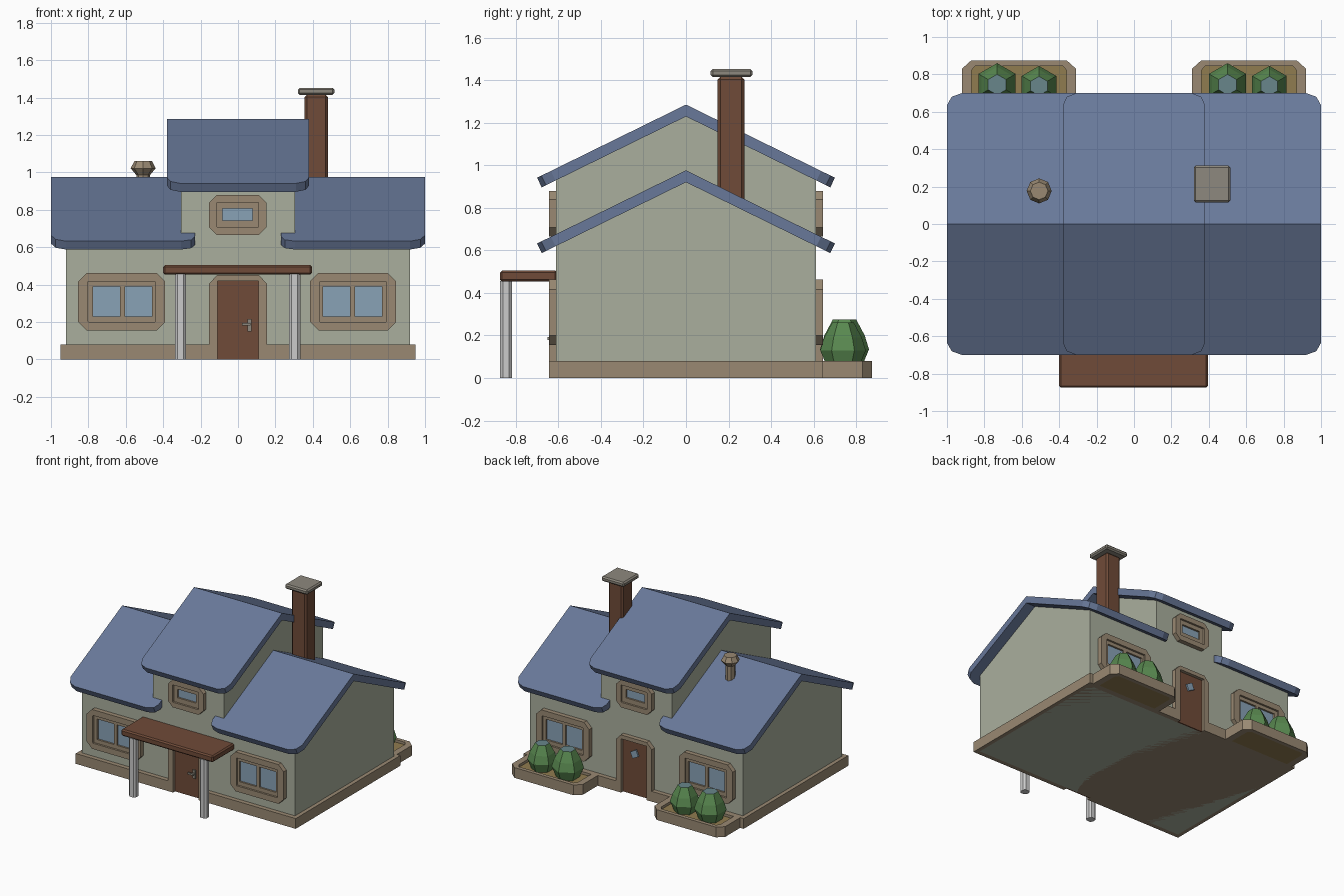
import bpy, bmesh, math
from mathutils import Matrix

if "Cube" in bpy.data.objects:
    bpy.data.objects.remove(bpy.data.objects["Cube"])

COL = {"wall": (.40, .43, .34), "roof": (.14, .19, .32), "trim": (.32, .25, .17),
       "wood": (.16, .07, .04), "glass": (.25, .36, .47), "leaf": (.10, .25, .08),
       "leaf_top": (.14, .24, .26), "soil": (.28, .20, .08), "stone": (.27, .25, .21)}
MAT = {}
for k, c in COL.items():
    MAT[k] = bpy.data.materials.new(k)
    MAT[k].diffuse_color = (*c, 1)


def finish(name, bm, mat=None, bevel=0):
    bmesh.ops.recalc_face_normals(bm, faces=bm.faces)
    me = bpy.data.meshes.new(name)
    bm.to_mesh(me)
    bm.free()
    ob = bpy.data.objects.new(name, me)
    bpy.context.collection.objects.link(ob)
    if mat:
        me.materials.append(MAT[mat])
    if bevel:
        m = ob.modifiers.new("bevel", 'BEVEL')
        m.width = bevel
        m.segments = 1
    return ob


def place(axis, t, p):
    u, v = p
    return {'x': (t, u, v), 'y': (u, t, v), 'z': (u, v, t)}[axis]


def extrude(name, pts, axis, a, b, mat=None, bevel=0):
    bm = bmesh.new()
    A, B = [[bm.verts.new(place(axis, t, p)) for p in pts] for t in (a, b)]
    bm.faces.new(A)
    bm.faces.new(B)
    for i in range(len(pts)):
        bm.faces.new((A[i - 1], A[i], B[i], B[i - 1]))
    return finish(name, bm, mat, bevel)


def ring(name, outer, inner, axis, a, b, mat):
    bm = bmesh.new()
    loops = [[bm.verts.new(place(axis, t, p)) for p in pts]
             for pts, t in ((outer, a), (outer, b), (inner, b), (inner, a))]
    for k in range(4):
        P, Q = loops[k - 1], loops[k]
        for i in range(len(outer)):
            bm.faces.new((P[i - 1], P[i], Q[i], Q[i - 1]))
    return finish(name, bm, mat)


def rect(x0, x1, z0, z1):
    return [(x0, z0), (x1, z0), (x1, z1), (x0, z1)]


def octo(x0, x1, z0, z1, c):
    return [(x0 + c, z0), (x1 - c, z0), (x1, z0 + c), (x1, z1 - c),
            (x1 - c, z1), (x0 + c, z1), (x0, z1 - c), (x0, z0 + c)]


def box(name, x0, x1, y0, y1, z0, z1, mat=None, bevel=0):
    return extrude(name, rect(x0, x1, y0, y1), 'z', z0, z1, mat, bevel)


def lathe(name, rings, n, loc, mat, phase=0):
    bm = bmesh.new()
    L = []
    for r, z in rings:
        L.append([bm.verts.new((loc[0] + r * math.cos(phase + i * math.tau / n),
                                loc[1] + r * math.sin(phase + i * math.tau / n), loc[2] + z))
                  for i in range(n)])
    for P, Q in zip(L, L[1:]):
        for i in range(n):
            bm.faces.new((P[i - 1], P[i], Q[i], Q[i - 1]))
    bm.faces.new(L[0])
    bm.faces.new(L[-1])
    return finish(name, bm, mat)


SLOPE, T = .491, .05
LEN = math.hypot(SLOPE, 1)


def roof(name, half, ridge, mx=1):
    # half outline in plan (first two points on the ridge), mirrored across it
    bm = bmesh.new()
    for s in (1, -1):
        top = [bm.verts.new((mx * x, s * y, ridge - SLOPE * y)) for x, y in half]
        bot = []
        for x, y in half:
            if y == 0:
                bot.append(bm.verts.new((mx * x, 0, ridge - T * LEN)))
            else:
                bot.append(bm.verts.new((mx * x, s * (y - T * SLOPE / LEN),
                                         ridge - SLOPE * y - T / LEN)))
        bm.faces.new(top)
        bm.faces.new(bot)
        for i in range(len(half)):
            if i != 1:
                bm.faces.new((top[i - 1], top[i], bot[i], bot[i - 1]))
    bmesh.ops.remove_doubles(bm, verts=bm.verts, dist=1e-5)
    return finish(name, bm, "roof")


# walls: tall centre and two lower wings
def gable(ridge):
    p = ridge - T * LEN
    return [(-.61, 0), (.61, 0), (.61, p - SLOPE * .61), (0, p), (-.61, p - SLOPE * .61)]


LOW, HIGH = .976, 1.285
extrude("centre_walls", gable(HIGH), 'x', -.305, .305, "wall")
extrude("left_wing_walls", gable(LOW), 'x', -.92, -.305, "wall")
extrude("right_wing_walls", gable(LOW), 'x', .305, .92, "wall")

# roofs
roof("upper_roof", [(-.38, 0), (.38, 0), (.38, .635), (.36, .68), (.31, .70),
                    (-.31, .70), (-.36, .68), (-.38, .635)], HIGH)
wing = [(.305, 0), (1, 0), (1, .635), (.975, .68), (.92, .70), (.305, .70),
        (.25, .685), (.23, .65), (.23, .61), (.305, .61)]
roof("right_roof", wing, LOW)
roof("left_roof", wing, LOW, -1)

# plinth with notches at the doors
half = [(-.95, -.645), (-.155, -.645), (-.155, -.61), (.155, -.61), (.155, -.645), (.95, -.645)]
extrude("plinth", half + [(-x, -y) for x, y in half], 'z', 0, .08, "trim")


# windows and doors, the same front and back
def window(name, s, x0, x1, z0, z1, c, gap, panes, p0, p1):
    gx, gz = gap
    hole = octo(x0 + gx, x1 - gx, z0 + gz, z1 - gz, .004)
    ring(name + "_frame", octo(x0, x1, z0, z1, c), hole, 'y', s * .605, s * .645, "trim")
    ring(name + "_sash", hole, octo(panes[0][0], panes[-1][1], p0, p1, .001),
         'y', s * .605, s * .63, "trim")
    for a, b in panes:
        extrude(name + "_pane", rect(a, b, p0, p1), 'y', s * .605, s * .616, "glass")
    if len(panes) == 2:
        extrude(name + "_mullion", rect(panes[0][1], panes[1][0], p0, p1), 'y',
                s * .605, s * .63, "trim")


for s, side in ((-1, "front"), (1, "back")):
    window(side + "_left_window", s, -.855, -.39, .155, .462, .045, (.052, .045),
           [(-.775, -.63), (-.605, -.46)], .23, .39)
    window(side + "_right_window", s, .385, .845, .155, .462, .045, (.052, .045),
           [(.455, .60), (.625, .77)], .23, .39)
    window(side + "_upper_window", s, -.155, .152, .665, .88, .042, (.042, .04),
           [(-.082, .078)], .742, .808)
    extrude(side + "_door_frame", [(-.155, 0), (-.11, 0), (-.11, .42), (.11, .42), (.11, 0),
            (.155, 0), (.155, .405), (.112, .45), (-.112, .45), (-.155, .405)],
            'y', s * .605, s * .645, "trim")
    extrude(side + "_door", rect(-.11, .11, 0, .42), 'y', s * .605, s * .62, "wood")

# front door handle
box("handle_plate", .05, .072, -.632, -.615, .15, .215, "stone")
box("handle_lever", .022, .066, -.652, -.64, .18, .194, "stone")
box("handle_stem", .053, .067, -.65, -.63, .18, .194, "stone")
# small tilted pane on the back door
extrude("back_door_pane", [(.02, .285), (.04, .33), (-.01, .36), (-.03, .31)],
        'y', .615, .632, "glass")

# porch
box("porch_roof", -.40, .395, -.875, -.605, .453, .505, "wood", .01)
for x, n in ((-.308, "left"), (.303, "right")):
    extrude(n + "_porch_post", octo(x - .03, x + .03, -.875, -.817, .014), 'z', 0, .456)

# chimney and roof vent
box("chimney_stack", .355, .482, .148, .275, .75, 1.415, "wood", .013)
box("chimney_cap", .32, .516, .116, .312, 1.415, 1.452, "stone", .01)
lathe("roof_vent", [(.036, .82), (.036, .985), (.067, 1.022), (.047, 1.06)], 8,
      (-.507, .177, 0), "trim", math.pi / 8 * 0)

# planters with bushes
for m, n in ((-1, "left"), (1, "right")):
    out = [(.31, .645), (.92, .645), (.92, .83), (.87, .875), (.36, .875), (.31, .83)]
    inn = [(.36, .655), (.87, .655), (.87, .82), (.85, .845), (.38, .845), (.36, .82)]
    out, inn = [[(m * x, y) for x, y in q] for q in (out, inn)]
    ring(n + "_planter", out, inn, 'z', 0, .08, "trim")
    extrude(n + "_planter_soil", inn, 'z', 0, .06, "soil")
for x, k, y in ((-.732, 1, .745), (-.508, .93, .738), (.5, 1, .745), (.724, .93, .738)):
    b = lathe("bush", [(.08 * k, .05), (.115 * k, .06 + .075 * k), (.095 * k, .06 + .14 * k),
                       (.055 * k, .06 + .215 * k)], 6, (x, y, 0), "leaf", math.pi / 6)
    b.data.materials.append(MAT["leaf_top"])
    for f in b.data.polygons:
        if f.center.z > .06 + .2 * k:
            f.material_index = 1

for m in bpy.data.materials:
    if m.users and not m.is_grease_pencil:
        m.use_nodes = True
        m.node_tree.nodes["Principled BSDF"].inputs["Base Color"].default_value = m.diffuse_color
